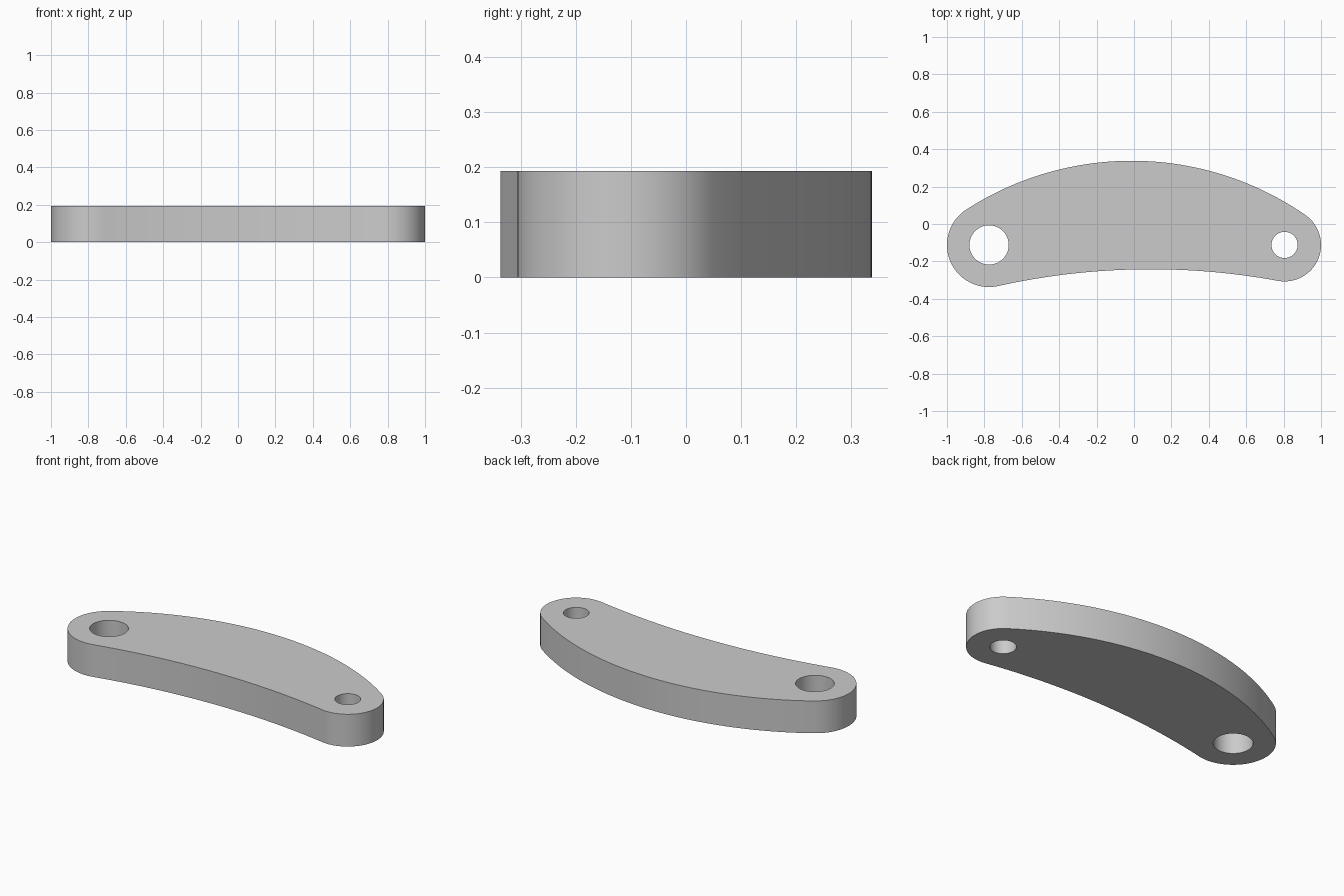
import bpy
import bmesh
from math import atan2, cos, sin, tau, radians
from mathutils import Vector

cube = bpy.data.objects.get("Cube")
if cube:
    bpy.data.objects.remove(cube)

THICKNESS = 0.193

# Rounded ends (centre, radius) and their pin holes
left_c, left_r, left_hole = Vector((-0.775, -0.112)), 0.225, 0.105
right_c, right_r, right_hole = Vector((0.805, -0.112)), 0.195, 0.07
# Large circles tangent to both ends: convex back edge, concave front edge
back_c, back_r = Vector((-0.012, -1.293)), 1.631
front_c, front_r = Vector((0.09, -4.007)), 3.765


def angle(a, b):
    d = b - a
    return atan2(d.y, d.x)


def arc(c, r, start, end, steps):
    """Points along an arc, leaving out the last one."""
    return [(c.x + r * cos(start + (end - start) * i / steps),
             c.y + r * sin(start + (end - start) * i / steps), 0)
            for i in range(steps)]


# Outline, counter-clockwise through the four tangent arcs
back_right, back_left = angle(back_c, right_c), angle(back_c, left_c)
front_right, front_left = angle(right_c, front_c), angle(left_c, front_c)
outline = (arc(right_c, right_r, front_right, back_right, 32)
           + arc(back_c, back_r, back_right, back_left, 48)
           + arc(left_c, left_r, back_left, front_left + tau, 32)
           + arc(front_c, front_r, angle(front_c, left_c), angle(front_c, right_c), 32))
loops = [outline,
         arc(left_c, left_hole, 0, tau, 48),
         arc(right_c, right_hole, 0, tau, 48)]

# Fill the profile around the holes and extrude it into a plate
bm = bmesh.new()
for loop in loops:
    verts = [bm.verts.new(p) for p in loop]
    for a, b in zip(verts, verts[1:] + verts[:1]):
        bm.edges.new((a, b))
bmesh.ops.triangle_fill(bm, edges=bm.edges[:], use_beauty=True, use_dissolve=False)
extruded = bmesh.ops.extrude_face_region(bm, geom=bm.faces[:], use_keep_orig=True)
top = [v for v in extruded["geom"] if isinstance(v, bmesh.types.BMVert)]
bmesh.ops.translate(bm, verts=top, vec=(0, 0, THICKNESS))
bmesh.ops.recalc_face_normals(bm, faces=bm.faces[:])

mesh = bpy.data.meshes.new("curved_link_plate")
bm.to_mesh(mesh)
bm.free()
plate = bpy.data.objects.new("curved_link_plate", mesh)
bpy.context.collection.objects.link(plate)

# Plain grey finish
grey = bpy.data.materials.new("plain_grey")
grey.use_nodes = True
colour = (0.6, 0.6, 0.6, 1)
grey.diffuse_color = colour
grey.node_tree.nodes["Principled BSDF"].inputs["Base Color"].default_value = colour
mesh.materials.append(grey)

bpy.context.view_layer.objects.active = plate
plate.select_set(True)
bpy.ops.object.shade_smooth_by_angle(angle=radians(30))
